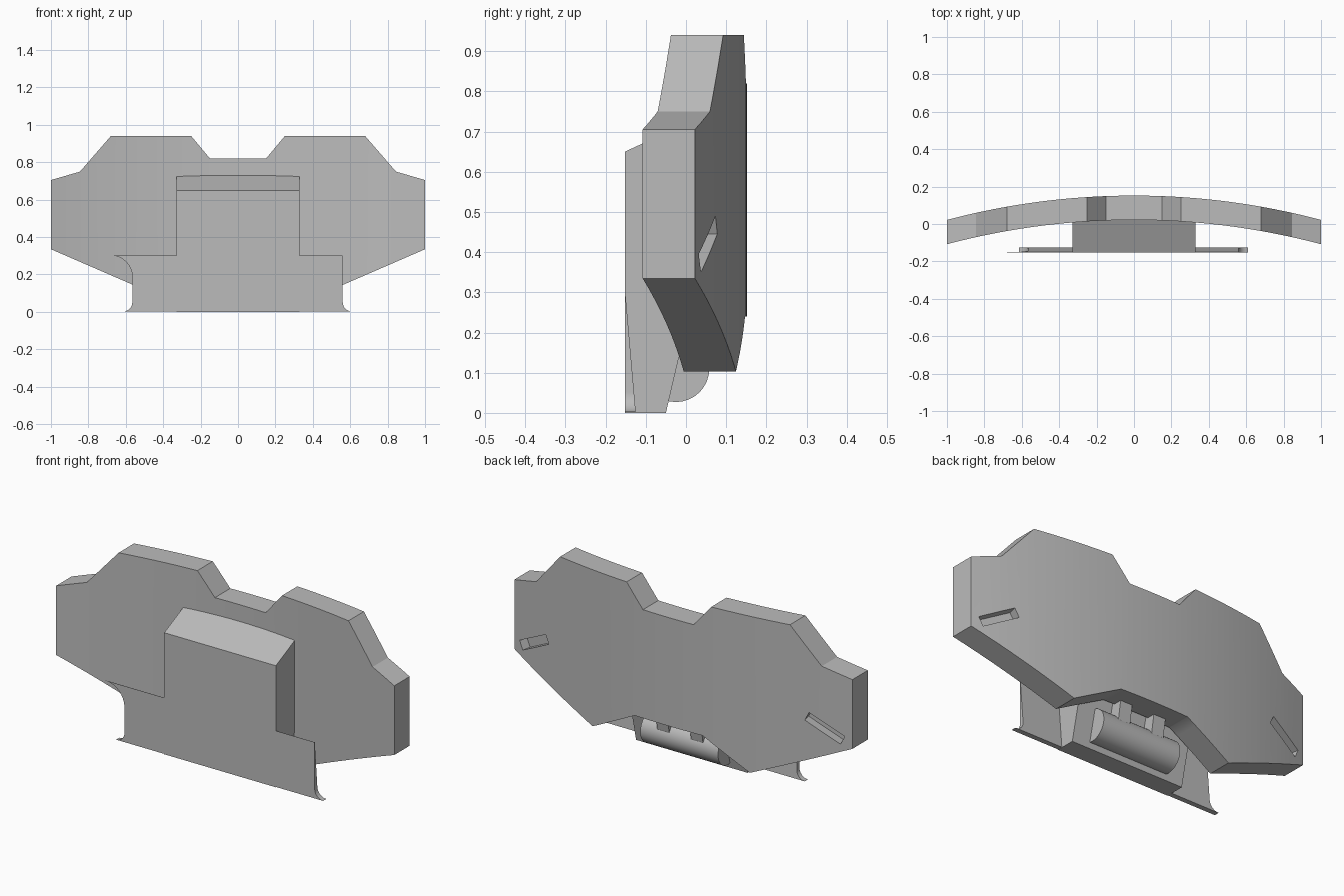
import bpy, bmesh
from math import sin, cos, pi, radians, sqrt
from mathutils import Matrix, Vector

if "Cube" in bpy.data.objects:
    bpy.data.objects.remove(bpy.data.objects["Cube"], do_unlink=True)

GREY = (0.5, 0.5, 0.5, 1)
grey = bpy.data.materials.new("plain_grey")
grey.use_nodes = True
grey.diffuse_color = GREY
grey.node_tree.nodes["Principled BSDF"].inputs["Base Color"].default_value = GREY


def finish(name, bm, smooth=False):
    bmesh.ops.recalc_face_normals(bm, faces=bm.faces)
    mesh = bpy.data.meshes.new(name)
    bm.to_mesh(mesh)
    bm.free()
    mesh.materials.append(grey)
    obj = bpy.data.objects.new(name, mesh)
    bpy.context.collection.objects.link(obj)
    if smooth:
        shade(obj)
    return obj


def shade(obj):
    bpy.ops.object.select_all(action='DESELECT')
    obj.select_set(True)
    bpy.context.view_layer.objects.active = obj
    bpy.ops.object.shade_smooth_by_angle(angle=radians(30))


def loft(name, first, second, smooth=False):
    """Solid between two matching outlines."""
    bm = bmesh.new()
    a = [bm.verts.new(p) for p in first]
    b = [bm.verts.new(p) for p in second]
    bm.faces.new(a)
    bm.faces.new(b)
    for i in range(len(a)):
        j = (i + 1) % len(a)
        bm.faces.new((a[i], a[j], b[j], b[i]))
    return finish(name, bm, smooth)


def side_prism(name, profile, x0, x1):
    return loft(name, [(x0, y, z) for y, z in profile], [(x1, y, z) for y, z in profile])


# Curved plate: top and bottom edges as (x, z) for one half
TOP = [(0, .82), (.15, .82), (.25, .94), (.68, .94), (.845, .75), (1, .705)]
BOTTOM = [(0, .24), (.2, .24), (.465, .103), (1, .335)]
RADIUS, THICK = 3.91, .13


def height(edge, x):
    for (xa, za), (xb, zb) in zip(edge, edge[1:]):
        if x <= xb:
            return za + (zb - za) * (x - xa) / (xb - xa)
    return edge[-1][1]


def back_y(x):
    return .152 - RADIUS + sqrt(RADIUS ** 2 - x * x)


half = {round(i / 16, 4) for i in range(17)} | {x for x, z in TOP + BOTTOM}
stations = sorted(half | {-x for x in half})
bm = bmesh.new()
rings = []
for x in stations:
    lo, hi, y = height(BOTTOM, abs(x)), height(TOP, abs(x)), back_y(x)
    corners = ((y - THICK, lo), (y, lo), (y, hi), (y - THICK, hi))
    rings.append([bm.verts.new((x, cy, cz)) for cy, cz in corners])
for r, s in zip(rings, rings[1:]):
    for i in range(4):
        j = (i + 1) % 4
        bm.faces.new((r[i], r[j], s[j], s[i]))
bm.faces.new(rings[0])
bm.faces.new(rings[-1])
plate = finish("curved_plate", bm)

# Slanted slots cut in the back of the plate
for side in (1, -1):
    bm = bmesh.new()
    place = (Matrix.Translation((side * .86, back_y(.86), .42))
             @ Matrix.Rotation(-side * .22, 4, 'Z')
             @ Matrix.Rotation(side * radians(27), 4, 'Y')
             @ Matrix.Diagonal((.21, .1, .05, 1)))
    bmesh.ops.create_cube(bm, size=1, matrix=place)
    cutter = finish("slot_cutter", bm)
    cutter.hide_render = True
    cut = plate.modifiers.new("slot", 'BOOLEAN')
    cut.operation, cut.solver, cut.object = 'DIFFERENCE', 'EXACT', cutter
    bpy.context.view_layer.objects.active = plate
    bpy.ops.object.modifier_apply(modifier=cut.name)
    bpy.data.objects.remove(cutter, do_unlink=True)
shade(plate)

# Central block with sloped top and sloped lower back
FRONT = -.152
side_prism("central_block",
           [(FRONT, 0), (-.05, 0), (.02, .3), (.06, .45), (.06, .748), (FRONT, .65)], -.33, .33)


# Wide front skirt that thins towards its top edge
def arc(cx, cz, r, start, end, steps=8):
    angles = [radians(start + (end - start) * i / steps) for i in range(steps + 1)]
    return [(cx + r * cos(a), cz + r * sin(a)) for a in angles]


outline = (arc(-.68, .187, .115, 90, 0) + arc(-.615, .052, .05, 0, -90)
           + arc(.61, .052, .05, 270, 180) + [(.56, .302)])
loft("front_skirt",
     [(x, FRONT, z) for x, z in outline],
     [(x, FRONT + .001 + .026 * (.302 - z) / .3, z) for x, z in outline], smooth=True)

# Horizontal roller on the back of the block
bm = bmesh.new()
bmesh.ops.create_cone(bm, cap_ends=True, segments=32, radius1=.083, radius2=.083, depth=.46,
                      matrix=Matrix.Translation((0, -.025, .11)) @ Matrix.Rotation(pi / 2, 4, 'Y'))
finish("roller", bm, smooth=True)

# Two brackets joining the roller to the plate
for name, x in (("left_bracket", .1), ("right_bracket", -.1)):
    side_prism(name, [(-.04, .1), (.045, .12), (.07, .27), (-.02, .27)], x - .035, x + .035)
